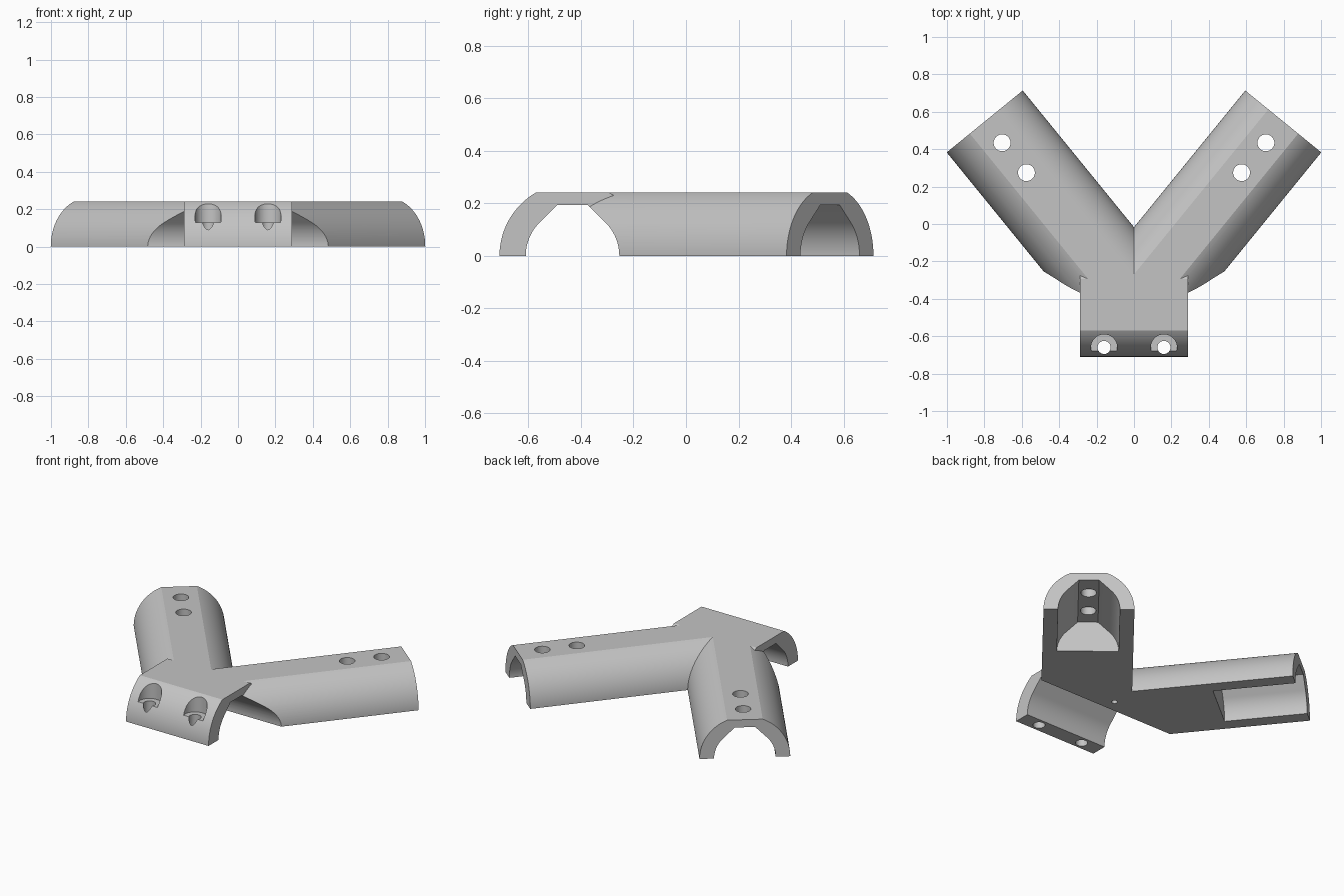
import bpy, bmesh, math
from mathutils import Vector

if "Cube" in bpy.data.objects:
    bpy.data.objects.remove(bpy.data.objects["Cube"], do_unlink=True)

TOP = 0.241                       # height of the flat top
HUB = Vector((0, -0.432, 0))      # where all three sleeves cross
ARM_ANGLE = math.radians(50.85)
ARM_LENGTH, ARM_RADIUS = 1.264, 0.262
BORE_START = 0.78                 # arm sockets run from here to the open end
BRACKET_HALF, BRACKET_RADIUS = 0.29, 0.278
BORE_RADIUS, BORE_TOP = 0.178, 0.193

grey = bpy.data.materials.new("plain grey")
grey.use_nodes = True
grey.diffuse_color = (0.55, 0.55, 0.55, 1)
grey.node_tree.nodes["Principled BSDF"].inputs["Base Color"].default_value = grey.diffuse_color


def finish(name, bm):
    bmesh.ops.recalc_face_normals(bm, faces=bm.faces)
    mesh = bpy.data.meshes.new(name)
    bm.to_mesh(mesh)
    bm.free()
    mesh.materials.append(grey)
    obj = bpy.data.objects.new(name, mesh)
    bpy.context.collection.objects.link(obj)
    return obj


def arc(radius, start, end, steps):
    angles = [start + (end - start) * i / steps for i in range(steps + 1)]
    return [(radius * math.cos(a), radius * math.sin(a)) for a in angles]


def mirrored(half):
    return half + [(-u, z) for u, z in reversed(half)]


def shell_profile(radius):
    # Half round with its crown cut flat
    return mirrored(arc(radius, 0, math.asin(TOP / radius), 28))


def bore_profile():
    # Round sides running into 45 degree slopes and a flat roof
    roof = BORE_RADIUS * math.sqrt(2) - BORE_TOP
    half = [(BORE_RADIUS, -0.1)] + arc(BORE_RADIUS, 0, math.pi / 4, 18)
    return mirrored(half + [(roof, BORE_TOP)])


def sleeve(name, profile, direction, start, end):
    side = Vector((direction.y, -direction.x, 0))
    bm = bmesh.new()
    rings = []
    for t in (start, end):
        rings.append([bm.verts.new(HUB + direction * t + side * u + Vector((0, 0, z)))
                      for u, z in profile])
    first, last = rings
    bm.faces.new(first)
    bm.faces.new(last)
    for i in range(len(profile)):
        j = (i + 1) % len(profile)
        bm.faces.new((first[i], first[j], last[j], last[i]))
    return finish(name, bm)


def drill(name, x, y, radius, bottom, top):
    bm = bmesh.new()
    bmesh.ops.create_cone(bm, cap_ends=True, segments=48, radius1=radius,
                          radius2=radius, depth=top - bottom)
    bmesh.ops.translate(bm, verts=bm.verts, vec=(x, y, (top + bottom) / 2))
    return finish(name, bm)


def combine(body, tool, operation):
    tool.hide_render = True
    mod = body.modifiers.new(tool.name, 'BOOLEAN')
    mod.operation, mod.object, mod.solver = operation, tool, 'EXACT'
    bpy.ops.object.select_all(action='DESELECT')
    bpy.context.view_layer.objects.active = body
    body.select_set(True)
    bpy.ops.object.modifier_apply(modifier=mod.name)
    bpy.data.objects.remove(tool, do_unlink=True)


# Outer shells: cross bracket and two splayed arms
across = Vector((1, 0, 0))
body = sleeve("three_way_bracket", shell_profile(BRACKET_RADIUS), across,
              -BRACKET_HALF, BRACKET_HALF)
arms = {s: Vector((s * math.cos(ARM_ANGLE), math.sin(ARM_ANGLE), 0)) for s in (-1, 1)}
for direction in arms.values():
    combine(body, sleeve("arm", shell_profile(ARM_RADIUS), direction, 0, ARM_LENGTH), 'UNION')

# Through channel under the bracket, and a socket in each arm
cutters = [sleeve("channel", bore_profile(), across, -0.9, 0.9)]
for s, direction in arms.items():
    cutters.append(sleeve("socket", bore_profile(), direction, BORE_START, ARM_LENGTH + 0.1))
    # Screw holes along the arm roof
    for t in (1.117, 0.911):
        p = HUB + direction * t
        cutters.append(drill("arm_hole", p.x, p.y, 0.045, 0.1, 0.4))
    # Counterbored screw holes in the bracket lip
    cutters.append(drill("lip_counterbore", s * 0.16, -0.66, 0.07, 0.13, 0.4))
    cutters.append(drill("lip_hole", s * 0.16, -0.66, 0.035, -0.1, 0.2))
# Small blind hole under the hub
cutters.append(drill("hub_hole", 0, -0.175, 0.017, -0.1, 0.12))

for cutter in cutters:
    combine(body, cutter, 'DIFFERENCE')

bpy.ops.object.shade_smooth_by_angle(angle=math.radians(15))
